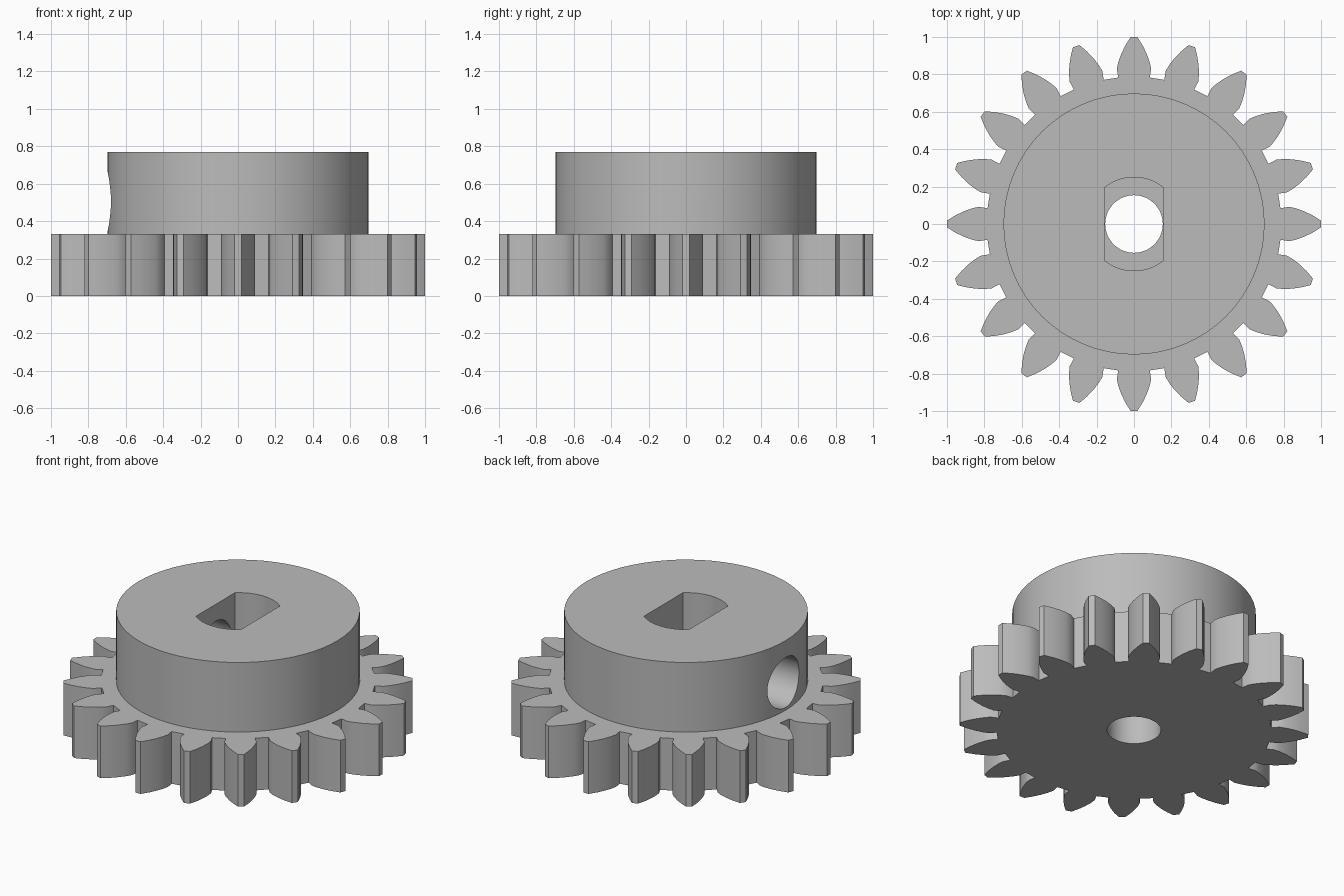
import bpy, bmesh
from math import sin, cos, radians, pi, asin, atan2, hypot
from mathutils import Matrix

cube = bpy.data.objects.get("Cube")
if cube:
    bpy.data.objects.remove(cube, do_unlink=True)

GEAR_TOP, HUB_TOP = 0.33, 0.77
TEETH = 20

steel = bpy.data.materials.new("grey_metal")
steel.use_nodes = True
steel.diffuse_color = (0.5, 0.5, 0.5, 1)
steel.node_tree.nodes["Principled BSDF"].inputs["Base Color"].default_value = (0.5, 0.5, 0.5, 1)


def prism(name, outline, z0, z1, matrix=Matrix()):
    """Extrude a closed 2D outline from z0 to z1."""
    bm = bmesh.new()
    face = bm.faces.new([bm.verts.new((x, y, z0)) for x, y in outline])
    top = bmesh.ops.extrude_face_region(bm, geom=[face])["geom"]
    verts = [v for v in top if isinstance(v, bmesh.types.BMVert)]
    bmesh.ops.translate(bm, verts=verts, vec=(0, 0, z1 - z0))
    bmesh.ops.transform(bm, matrix=matrix, verts=bm.verts)
    bmesh.ops.recalc_face_normals(bm, faces=bm.faces)
    mesh = bpy.data.meshes.new(name)
    bm.to_mesh(mesh)
    bm.free()
    mesh.materials.append(steel)
    obj = bpy.data.objects.new(name, mesh)
    bpy.context.collection.objects.link(obj)
    return obj


def circle(radius, count):
    return [(radius * cos(2 * pi * i / count), radius * sin(2 * pi * i / count)) for i in range(count)]


def combine(obj, other, operation):
    """Apply a boolean and remove the helper object."""
    mod = obj.modifiers.new(operation.lower(), 'BOOLEAN')
    mod.operation, mod.solver, mod.object = operation, 'EXACT', other
    bpy.context.view_layer.objects.active = obj
    bpy.ops.object.modifier_apply(modifier=mod.name)
    bpy.data.objects.remove(other, do_unlink=True)


# Toothed wheel: half tooth as (half width, distance from the axis), mirrored
flank = [(0.084, 0.783), (0.092, 0.83), (0.084, 0.865), (0.068, 0.91), (0.046, 0.955), (0.018, 1.0)]
tooth = [(-w, r) for w, r in flank] + [(w, r) for w, r in reversed(flank)]
outline = []
for i in range(TEETH):
    a = -2 * pi * i / TEETH
    outline += [(x * cos(a) - y * sin(a), x * sin(a) + y * cos(a)) for x, y in tooth]
gear = prism("toothed_wheel_with_hub", outline, 0, GEAR_TOP)

# Raised hub
combine(gear, prism("hub", circle(0.698, 64), 0.15, HUB_TOP), 'UNION')

# Flat-sided shaft slot down to the wheel's top
half, radius, steps = 0.157, 0.25, 12
start = asin(half / radius)
arc = [(radius * sin(t), radius * cos(t)) for t in (-start + 2 * start * i / steps for i in range(steps + 1))]
slot = arc + [(-x, -y) for x, y in arc]
combine(gear, prism("slot_cutter", slot, GEAR_TOP, 1), 'DIFFERENCE')

# Round bore through the wheel
combine(gear, prism("bore_cutter", circle(0.154, 48), -0.2, 0.5), 'DIFFERENCE')

# Set-screw hole through one side of the hub
sideways = Matrix.Translation((0, 0, 0.505)) @ Matrix.Rotation(radians(-90), 4, 'Y')
combine(gear, prism("screw_hole_cutter", circle(0.158, 48), 0, 1, sideways), 'DIFFERENCE')

bpy.ops.object.select_all(action='DESELECT')
gear.select_set(True)
bpy.context.view_layer.objects.active = gear
bpy.ops.object.shade_smooth_by_angle(angle=radians(28))
